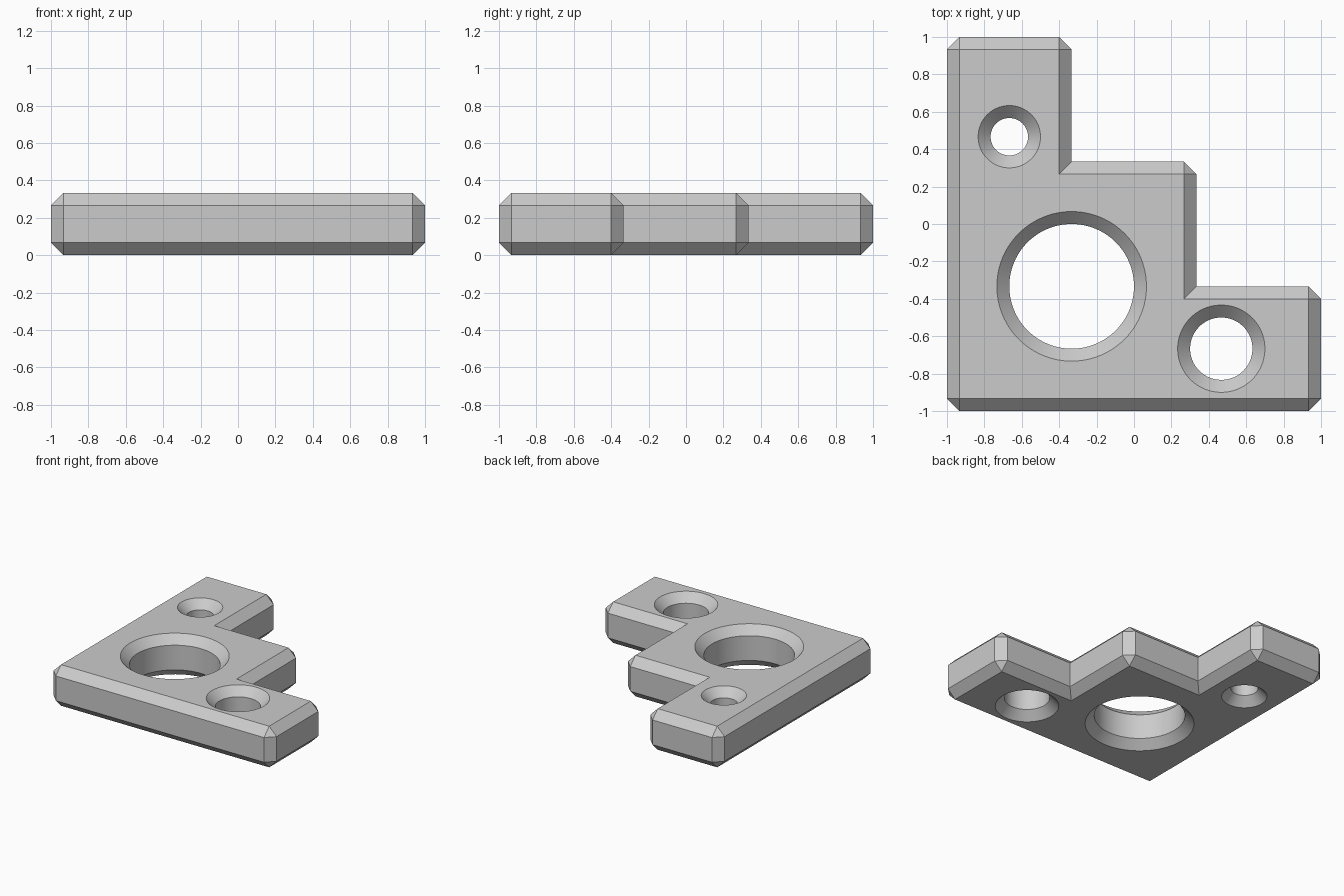
import bpy
import bmesh
import math

cube = bpy.data.objects.get("Cube")
if cube:
    bpy.data.objects.remove(cube, do_unlink=True)

T = 1 / 3        # plate thickness and step unit
C = 0.2 * T      # chamfer width

grey = bpy.data.materials.new("plain grey")
grey.use_nodes = True
grey.diffuse_color = (0.6, 0.6, 0.6, 1)
grey.node_tree.nodes["Principled BSDF"].inputs["Base Color"].default_value = (0.6, 0.6, 0.6, 1)


def add_object(name, bm):
    bmesh.ops.recalc_face_normals(bm, faces=bm.faces[:])
    mesh = bpy.data.meshes.new(name)
    bm.to_mesh(mesh)
    bm.free()
    mesh.materials.append(grey)
    obj = bpy.data.objects.new(name, mesh)
    bpy.context.collection.objects.link(obj)
    return obj


# Stepped plate: extruded staircase outline, every outer edge chamfered
outline = [(-1, -1), (1, -1), (1, -T), (T, -T), (T, T), (-T, T), (-T, 1), (-1, 1)]
bm = bmesh.new()
base = bm.faces.new([bm.verts.new((x, y, 0)) for x, y in outline])
top = bmesh.ops.extrude_face_region(bm, geom=[base], use_keep_orig=True)["geom"]
bmesh.ops.translate(bm, vec=(0, 0, T), verts=[v for v in top if isinstance(v, bmesh.types.BMVert)])
bmesh.ops.recalc_face_normals(bm, faces=bm.faces[:])
convex = [e for e in bm.edges if e.calc_face_angle_signed() > 0]
bmesh.ops.bevel(bm, geom=convex, offset=C, offset_type='OFFSET', segments=1,
                affect='EDGES', clamp_overlap=False)
plate = add_object("stepped_plate", bm)


# Round through holes, countersunk on both faces
def hole_cutter(name, x, y, r, sides=96):
    e = 0.02
    profile = [(r + C + e, -e), (r, C), (r, T - C), (r + C + e, T + e)]
    bm = bmesh.new()
    rings = [[bm.verts.new((x + pr * math.cos(i * math.tau / sides),
                            y + pr * math.sin(i * math.tau / sides), z))
              for i in range(sides)] for pr, z in profile]
    for a, b in zip(rings, rings[1:]):
        for i in range(sides):
            j = (i + 1) % sides
            bm.faces.new((a[i], a[j], b[j], b[i]))
    bm.faces.new(rings[0])
    bm.faces.new(rings[-1])
    obj = add_object(name, bm)
    obj.hide_render = True
    return obj


cutters = [hole_cutter("large_hole_cutter", -T, -T, T),
           hole_cutter("medium_hole_cutter", 1.4 * T, -2 * T, T / 2),
           hole_cutter("small_hole_cutter", -2 * T, 1.4 * T, 0.3 * T)]
for cutter in cutters:
    mod = plate.modifiers.new(cutter.name, 'BOOLEAN')
    mod.operation = 'DIFFERENCE'
    mod.solver = 'EXACT'
    mod.object = cutter

# Bake the cuts, then drop the cutters
bpy.context.view_layer.objects.active = plate
plate.select_set(True)
for mod in list(plate.modifiers):
    bpy.ops.object.modifier_apply(modifier=mod.name)
for cutter in cutters:
    bpy.data.objects.remove(cutter, do_unlink=True)
bpy.ops.object.shade_smooth_by_angle(angle=math.radians(25))
